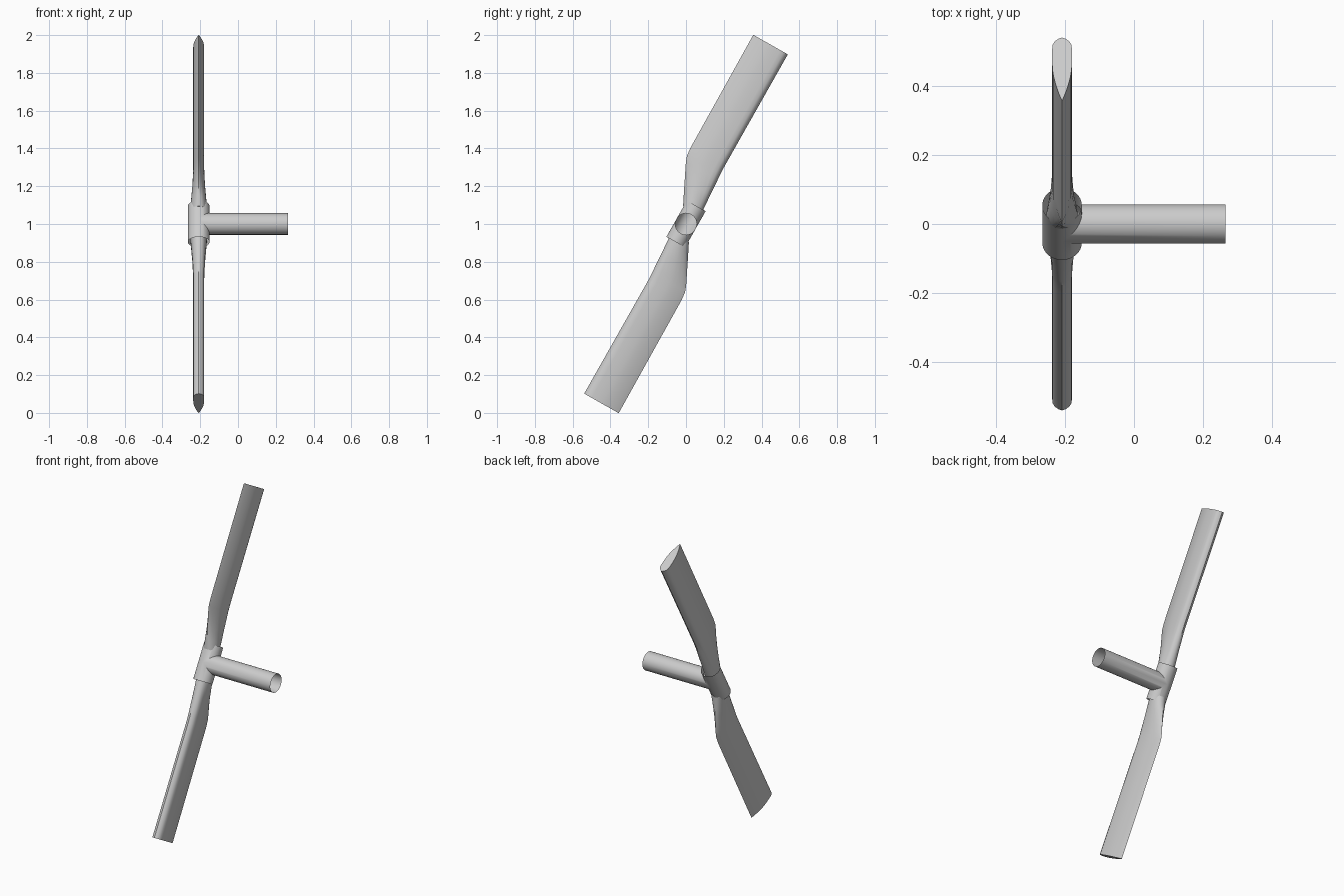
import bpy, bmesh, math

if "Cube" in bpy.data.objects:
    bpy.data.objects.remove(bpy.data.objects["Cube"])

CX, CZ = -0.208, 1.0           # hub centre
TILT = math.radians(29.5)      # rotor angle from vertical
C, S = math.cos(TILT), math.sin(TILT)
R = 0.057                      # pipe radius
N = 48


def place(x, v, a):
    """x = depth, v = across the blade, a = along the blade"""
    return (CX + x, a * S + v * C, CZ + a * C - v * S)


def finish(name, bm, angle=35):
    bmesh.ops.remove_doubles(bm, verts=bm.verts, dist=1e-5)
    bmesh.ops.recalc_face_normals(bm, faces=bm.faces)
    me = bpy.data.meshes.new(name)
    bm.to_mesh(me)
    bm.free()
    ob = bpy.data.objects.new(name, me)
    bpy.context.collection.objects.link(ob)
    bpy.ops.object.select_all(action='DESELECT')
    ob.select_set(True)
    bpy.context.view_layer.objects.active = ob
    bpy.ops.object.shade_smooth_by_angle(angle=math.radians(angle))


def loft(bm, rings):
    vr = [[bm.verts.new(place(*p)) for p in r] for r in rings]
    for r0, r1 in zip(vr, vr[1:]):
        for i in range(len(r0)):
            j = (i + 1) % len(r0)
            bm.faces.new((r0[i], r0[j], r1[j], r1[i]))
    return vr


# Open T-shaped pipe: two hub halves and a shaft meeting on mitred edges
bm = bmesh.new()
angles = [2 * math.pi * i / N for i in range(N)]
for side in (1, -1):
    inner = [(R * math.cos(t), R * math.sin(t), side * max(0, R * math.cos(t))) for t in angles]
    outer = [(x, v, side * 0.11) for x, v, a in inner]
    loft(bm, [inner, outer])
start = [(abs(R * math.sin(t)), R * math.cos(t), R * math.sin(t)) for t in angles]
loft(bm, [start, [(0.265 - CX, v, a) for x, v, a in start]])
finish("hub_and_shaft", bm)

# Airfoil half thickness from leading (0) to trailing (1) edge
FOIL = [(0, 0), (.02, .35), (.06, .72), (.12, .95), (.22, 1), (.36, 1), (.5, .96),
        (.62, .84), (.75, .62), (.87, .36), (.95, .15), (1, 0)]
# along, trailing edge, leading edge, half thickness, airfoil blend
SECTIONS = [(.075, -.060, .045, .045, 0), (.13, -.087, .041, .041, .25),
            (.20, -.121, .036, .035, .6), (.285, -.162, .031, .030, 1),
            (.315, -.173, .029, .029, 1), (.36, -.178, .027, .029, 1),
            (1.047, -.183, .027, .029, 1)]


def section(a, trail, lead, half, k, sign):
    pts = [(s, half * (k * h + (1 - k) * 2 * math.sqrt(s * (1 - s)))) for s, h in FOIL]
    loop = pts + [(s, -h) for s, h in pts[-2:0:-1]]
    return [(h, sign * (lead + s * (trail - lead)), sign * a) for s, h in loop]


# Two blades, opposite each other
for name, sign in (("upper_blade", 1), ("lower_blade", -1)):
    bm = bmesh.new()
    rings = loft(bm, [section(*sec, sign) for sec in SECTIONS])
    bm.faces.new(rings[0])
    bm.faces.new(rings[-1])
    finish(name, bm, 40)
